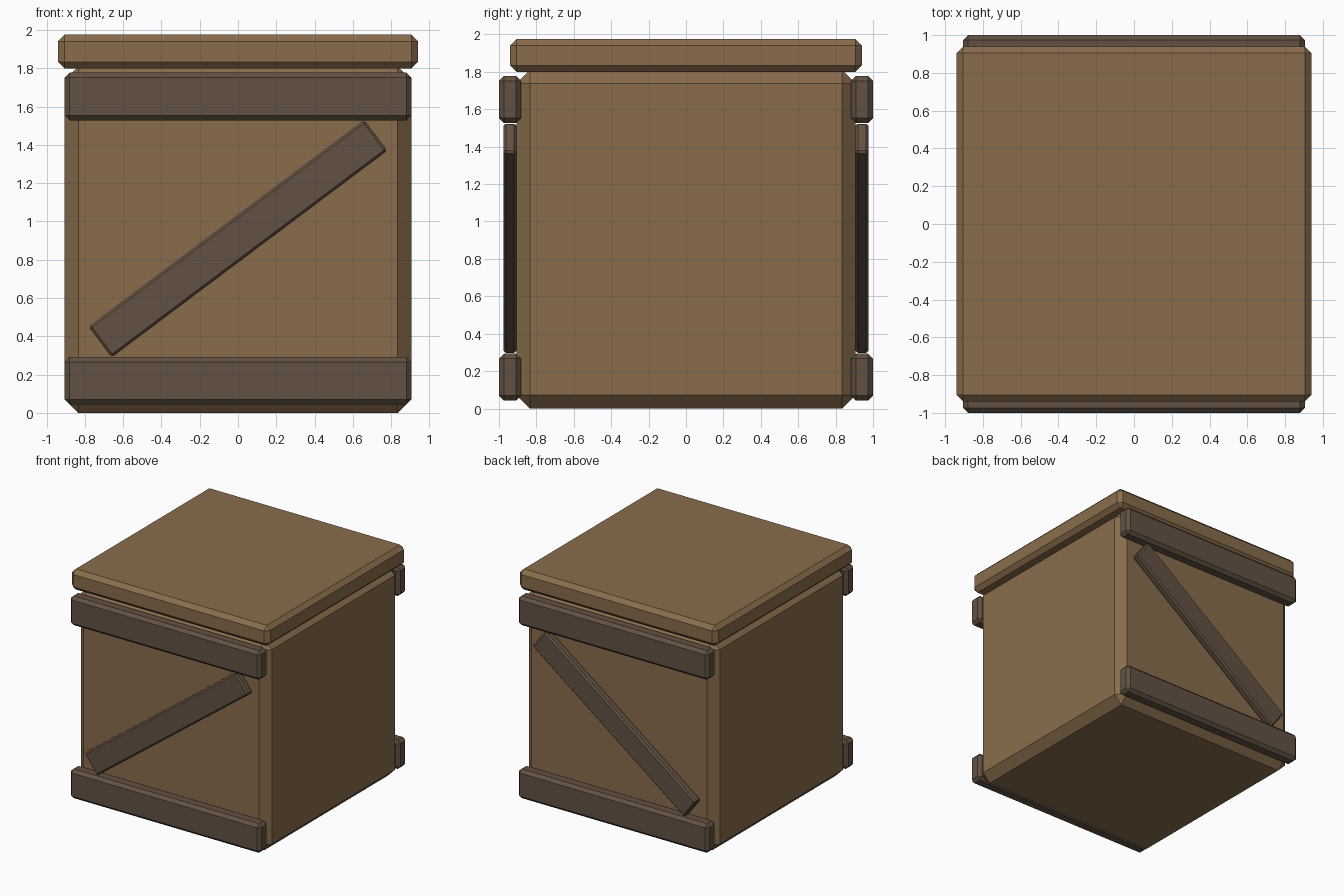
import bpy, bmesh
from math import atan2
from mathutils import Matrix

if "Cube" in bpy.data.objects:
    bpy.data.objects.remove(bpy.data.objects["Cube"])


def material(name, color):
    m = bpy.data.materials.new(name)
    m.diffuse_color = color
    m.use_nodes = True
    m.node_tree.nodes["Principled BSDF"].inputs["Base Color"].default_value = m.diffuse_color
    return m


light_wood = material("light_wood", (0.25, 0.152, 0.073, 1))
dark_wood = material("dark_wood", (0.123, 0.083, 0.056, 1))


def chamfered_box(name, size, center, chamfer, mat, tilt=0.0):
    """Box with single-segment chamfered edges, tilted about the y axis."""
    bm = bmesh.new()
    bmesh.ops.create_cube(bm, size=1, matrix=Matrix.Diagonal((*size, 1)))
    bmesh.ops.bevel(bm, geom=bm.edges[:], offset=chamfer, segments=1,
                    affect='EDGES')
    bmesh.ops.recalc_face_normals(bm, faces=bm.faces[:])
    mesh = bpy.data.meshes.new(name)
    bm.to_mesh(mesh)
    bm.free()
    mesh.materials.append(mat)
    obj = bpy.data.objects.new(name, mesh)
    obj.location = center
    obj.rotation_euler = (0, tilt, 0)
    bpy.context.collection.objects.link(obj)
    return obj


# Crate body and overhanging lid
chamfered_box("crate_body", (1.81, 1.81, 1.81), (0, 0, 0.905), 0.071, light_wood)
chamfered_box("crate_lid", (1.88, 1.88, 0.177), (0, 0, 1.8865), 0.035, light_wood)

# Planks and diagonal brace, the same on front and back
for side, s in (("front", -1), ("back", 1)):
    for level, z in (("lower", 0.168), ("upper", 1.652)):
        chamfered_box(f"{side}_{level}_plank", (1.81, 0.118, 0.25),
                      (0, s * 0.941, z), 0.026, dark_wood)
    chamfered_box(f"{side}_diagonal_brace", (1.80, 0.07, 0.20),
                  (0, s * 0.941, 0.91), 0.013, dark_wood,
                  tilt=-atan2(3, 4))
